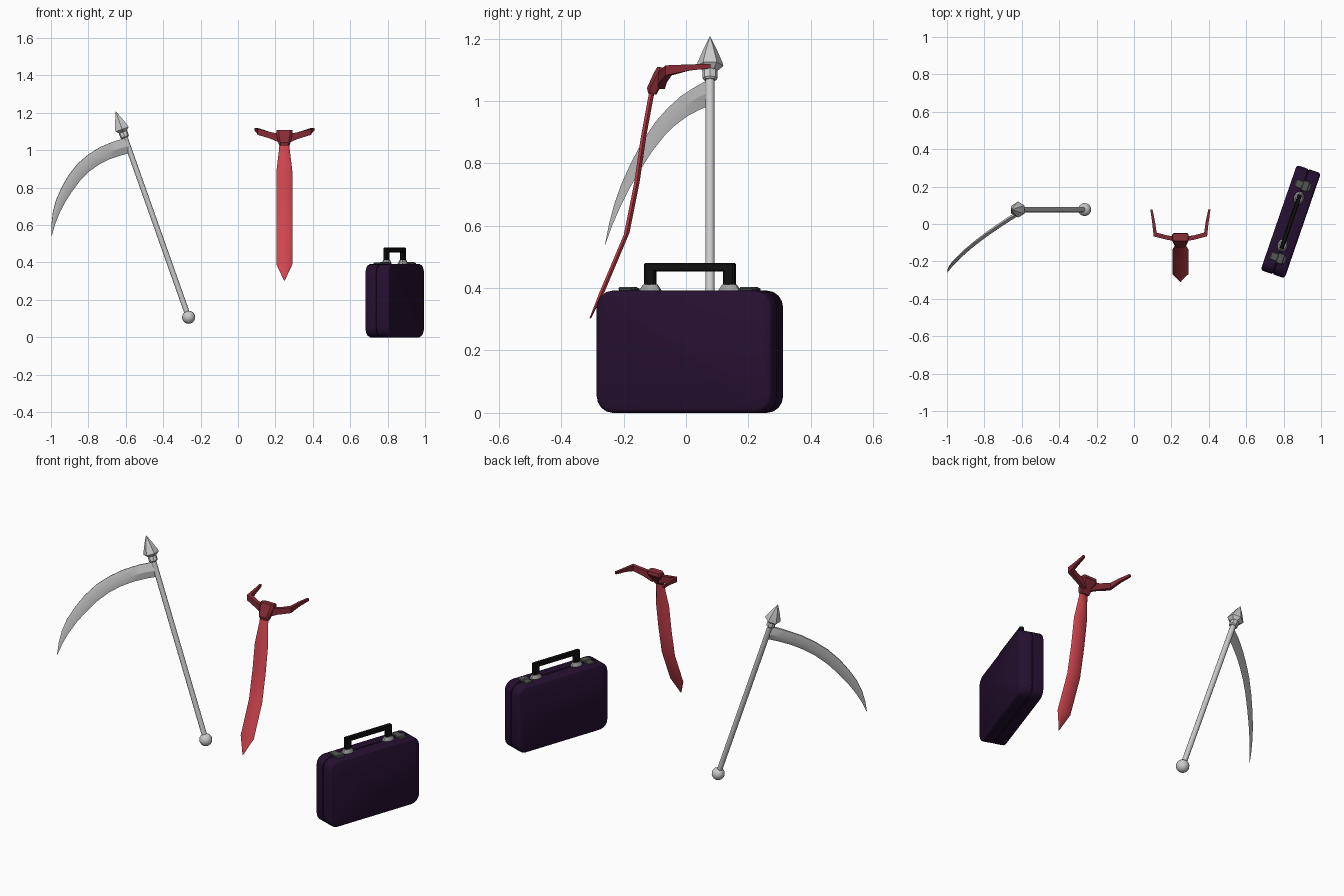
import bpy, bmesh, math
from mathutils import Vector, Matrix

if "Cube" in bpy.data.objects:
    bpy.data.objects.remove(bpy.data.objects["Cube"])


def material(name, rgb):
    m = bpy.data.materials.new(name)
    m.diffuse_color = (*rgb, 1)
    m.use_nodes = True
    m.node_tree.nodes["Principled BSDF"].inputs["Base Color"].default_value = m.diffuse_color
    return m


STEEL = material("pale steel", (0.60, 0.60, 0.60))
RED = material("tie red", (0.65, 0.06, 0.08))
DARK_RED = material("knot dark red", (0.24, 0.025, 0.037))
PURPLE = material("case purple", (0.019, 0.005, 0.030))
BLACK = material("handle black", (0.005, 0.005, 0.005))
SILVER = material("mount silver", (0.35, 0.35, 0.35))
LATCH = material("latch grey", (0.09, 0.095, 0.09))


def finish(name, bm, mat, angle=35, matrix=None):
    if matrix:
        bm.transform(matrix)
    bmesh.ops.recalc_face_normals(bm, faces=bm.faces)
    mesh = bpy.data.meshes.new(name)
    bm.to_mesh(mesh)
    bm.free()
    mesh.materials.append(mat)
    ob = bpy.data.objects.new(name, mesh)
    bpy.context.collection.objects.link(ob)
    bpy.ops.object.select_all(action='DESELECT')
    ob.select_set(True)
    bpy.context.view_layer.objects.active = ob
    bpy.ops.object.shade_smooth_by_angle(angle=math.radians(angle))
    return ob


def loft(name, rings, mat, angle=35, matrix=None):
    """Skin a list of equal-length point rings and cap both ends."""
    bm = bmesh.new()
    vs = [[bm.verts.new(p) for p in r] for r in rings]
    n = len(vs[0])
    for a, b in zip(vs, vs[1:]):
        for i in range(n):
            j = (i + 1) % n
            bm.faces.new((a[i], a[j], b[j], b[i]))
    bm.faces.new(vs[0])
    bm.faces.new(vs[-1])
    bmesh.ops.remove_doubles(bm, verts=bm.verts, dist=1e-5)
    return finish(name, bm, mat, angle, matrix)


def lathe(name, profile, sides, mat, matrix, angle=35):
    rings = [[(r * math.cos(2 * math.pi * i / sides), r * math.sin(2 * math.pi * i / sides), d)
              for i in range(sides)] for r, d in profile]
    return loft(name, rings, mat, angle, matrix)


def box(name, centre, size, mat, matrix, bevel=0.004):
    bm = bmesh.new()
    bmesh.ops.create_cube(bm, size=1)
    bm.transform(Matrix.Translation(centre) @ Matrix.Diagonal((*size, 1)))
    bmesh.ops.bevel(bm, geom=bm.edges[:], offset=bevel, segments=1, affect='EDGES')
    return finish(name, bm, mat, 30, matrix)


# ---- scythe: pole, pommel and spear head along one leaning axis
base = Vector((-0.264, 0.077, 0.107))
axis = Vector((-0.334, 0, 0.943)).normalized()
lean = Matrix.Translation(base) @ axis.to_track_quat('Z', 'Y').to_matrix().to_4x4()
lathe("scythe_pole", [(0.0145, 0), (0.0145, 1.04)], 12, STEEL, lean)
lathe("scythe_collar", [(0.019, 1.018), (0.024, 1.024), (0.024, 1.05), (0.018, 1.058)], 8, STEEL, lean)
lathe("spear_head", [(0.018, 1.045), (0.043, 1.066), (0.041, 1.075), (0.022, 1.122), (0.0, 1.168)],
      6, STEEL, lean)
bm = bmesh.new()
bmesh.ops.create_uvsphere(bm, u_segments=16, v_segments=10, radius=0.035)
finish("pommel", bm, STEEL, 40, lean)

# ---- scythe blade: outer and inner edge (x, z), swung forward around the pole
outer = [(-0.595, 1.068), (-0.67, 1.045), (-0.74, 1.015), (-0.80, 0.977), (-0.855, 0.93), (-0.905, 0.867),
         (-0.943, 0.80), (-0.972, 0.735), (-0.989, 0.672), (-0.997, 0.605), (-0.998, 0.54)]
inner = [(-0.575, 0.985), (-0.63, 0.971), (-0.686, 0.952), (-0.742, 0.924), (-0.793, 0.888), (-0.845, 0.836),
         (-0.89, 0.775), (-0.926, 0.719), (-0.955, 0.662), (-0.979, 0.602), (-0.996, 0.54)]


def swing(x, z):
    pole_x = base.x + (z - base.z) * axis.x / axis.z
    return Vector((x, base.y + 0.58 * min(0, x - pole_x), z))


normal = Vector((0.46, -0.86, 0.16)).normalized()
rings = []
for k, (o, i) in enumerate(zip(outer, inner)):
    a, b = swing(*o), swing(*i)
    t = normal * 0.012 * (1 - k / 10) ** 0.6
    mid = a.lerp(b, 0.55)
    rings.append([a + t * 0.4, mid + t, b, mid - t, a - t * 0.4])
loft("scythe_blade", rings, STEEL, 25)

# ---- necktie body: (z, y, half width), six-sided flattened section
CX = 0.248
rows = [(1.04, -0.107, 0.026), (1.00, -0.115, 0.029), (0.885, -0.136, 0.043), (0.735, -0.158, 0.043),
        (0.575, -0.19, 0.043), (0.39, -0.268, 0.043), (0.303, -0.307, 0.002)]
rings = []
for z, y, w in rows:
    t = 0.009 if w > 0.01 else 0.003
    rings.append([(CX + dx * w, y + dy * t, z + dy * t * 0.3) for dx, dy in
                  ((-1, 0), (-0.7, -1), (0.7, -1), (1, 0), (0.7, 1), (-0.7, 1))])
loft("tie_body", rings, RED, 40)

# ---- necktie knot: tapered tilted block
knot = [(1.022, -0.108, 0.026, 0.013), (1.04, -0.105, 0.032, 0.020), (1.09, -0.075, 0.044, 0.027),
        (1.107, -0.072, 0.042, 0.020)]
rings = [[(CX + dx * w, y + dy * t, z - dy * t * 0.1) for dx, dy in
          ((-1, -0.5), (-0.7, -1), (0.7, -1), (1, -0.5), (1, 0.7), (0.8, 1), (-0.8, 1), (-1, 0.7))]
         for z, y, w, t in knot]
loft("tie_knot", rings, DARK_RED, 30)

# ---- collar straps: (offset x, y, z, half height, thickness direction)
path = [(0.02, -0.08, 1.062, 0.024, (0, 0.012)), (0.07, -0.073, 1.078, 0.018, (0.001, 0.012)),
        (0.135, -0.056, 1.098, 0.016, (-0.008, 0.010)), (0.143, 0.01, 1.107, 0.010, (-0.008, 0)),
        (0.155, 0.078, 1.112, 0.007, (-0.006, 0))]
for side, label in ((-1, "left"), (1, "right")):
    rings = [[(CX + side * (x + s * n[0]), y + s * n[1], z + v * h)
              for s, v in ((-1, -1), (1, -1), (1, 1), (-1, 1))] for x, y, z, h, n in path]
    loft("tie_strap_" + label, rings, DARK_RED, 20)

# ---- briefcase: rounded slab with a centre seam, long axis on local y
place = Matrix.Translation((0.838, 0.0125, 0)) @ Matrix.Rotation(math.radians(-19), 4, 'Z')
L, H, R = 0.297, 0.392, 0.055


def rounded(x, inset):
    pts = []
    for k, (sy, sz) in enumerate(((1, 1), (-1, 1), (-1, -1), (1, -1))):
        for j in range(5):
            a = math.radians(90 * k + 22.5 * j)
            r = R - inset
            pts.append((x, sy * (L - R) + r * math.cos(a), H / 2 + sz * (H / 2 - R) + r * math.sin(a)))
    return pts


half = [(0.068, 0.013), (0.064, 0.005), (0.056, 0), (0.004, 0), (0.002, 0.005)]
layers = [(-x, i) for x, i in half] + half[::-1]
loft("case_body", [rounded(x, i) for x, i in layers], PURPLE, 35, place)

# ---- briefcase handle, its mounts and the latches
box("handle_bar", (0, 0, 0.467), (0.023, 0.306, 0.027), BLACK, place)
for s, label in ((-1, "front"), (1, "back")):
    box("handle_leg_" + label, (0, s * 0.134, 0.438), (0.023, 0.038, 0.07), BLACK, place)
    mount = [(0.036, 0.388), (0.036, 0.394), (0.024, 0.412)]
    lathe("handle_mount_" + label, mount, 10, SILVER,
          place @ Matrix.Translation((0, s * 0.134, 0)) @ Matrix.Diagonal((0.75, 1, 1, 1)))
    box("latch_plate_" + label, (0, s * 0.205, 0.394), (0.085, 0.042, 0.012), LATCH, place, 0.003)
    box("latch_clasp_" + label, (0.012, s * 0.205, 0.398), (0.035, 0.056, 0.010), LATCH, place, 0.003)
